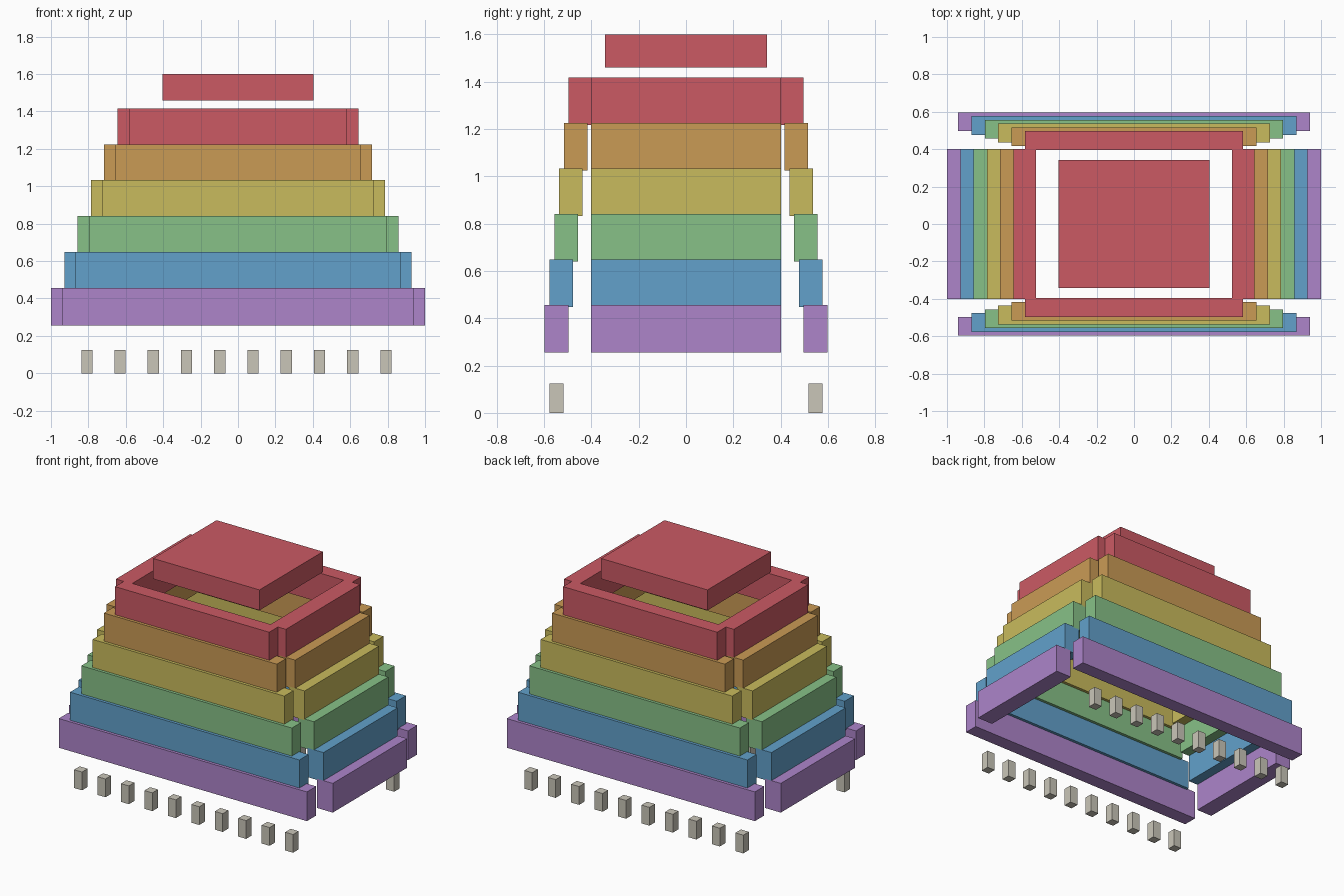
import bpy

old = bpy.data.objects.get("Cube")
if old:
    bpy.data.objects.remove(old, do_unlink=True)


def linear(c):
    c /= 255
    return c / 12.92 if c <= 0.04045 else ((c + 0.055) / 1.055) ** 2.4


def material(name, rgb):
    colour = [linear(c) for c in rgb] + [1.0]
    mat = bpy.data.materials.new(name)
    mat.use_nodes = True
    mat.diffuse_color = colour
    mat.node_tree.nodes["Principled BSDF"].inputs["Base Color"].default_value = colour
    return mat


def box(name, centre, size, mat):
    bpy.ops.mesh.primitive_cube_add(size=1, location=centre)
    ob = bpy.context.object
    ob.name = ob.data.name = name
    ob.scale = size
    bpy.ops.object.transform_apply(location=False, rotation=False, scale=True)
    ob.data.materials.append(mat)
    return ob


# Tier colours, bottom to top
tiers = [
    ("purple", (173, 133, 202)),
    ("blue", (98, 161, 203)),
    ("green", (135, 193, 135)),
    ("yellow", (201, 187, 93)),
    ("orange", (202, 155, 85)),
    ("red", (203, 90, 100)),
]
stone = material("stone grey", (202, 198, 185))

# Stepped tiers: two long bars front and back, two short bars left and right
HEIGHT, LONG_DEPTH, SHORT_WIDTH = 0.2, 0.1, 0.12
for i, (colour, rgb) in enumerate(tiers):
    mat = material(colour, rgb)
    z = 0.356 + 0.192 * i
    outer_x = 1.0 - 0.0712 * i
    outer_y = 0.597 - 0.0202 * i
    long_length = 2 * (outer_x - 0.06)
    for side, label in ((-1, "front"), (1, "back")):
        box(f"{colour}_{label}_bar", (0, side * (outer_y - LONG_DEPTH / 2), z),
            (long_length, LONG_DEPTH, HEIGHT), mat)
    for side, label in ((-1, "right"), (1, "left")):
        box(f"{colour}_{label}_bar", (side * (outer_x - SHORT_WIDTH / 2), 0, z),
            (SHORT_WIDTH, 0.804, HEIGHT), mat)

# Floating roof slab shares the top tier's colour
box("roof_slab", (0, 0, 1.529), (0.806, 0.686, 0.14), mat)

# Rows of short posts under the long sides
for side, label in ((-1, "front"), (1, "back")):
    for i in range(10):
        box(f"{label}_post_{i + 1}", (-0.808 + 0.1777 * i, side * 0.547, 0.0625),
            (0.06, 0.06, 0.125), stone)
